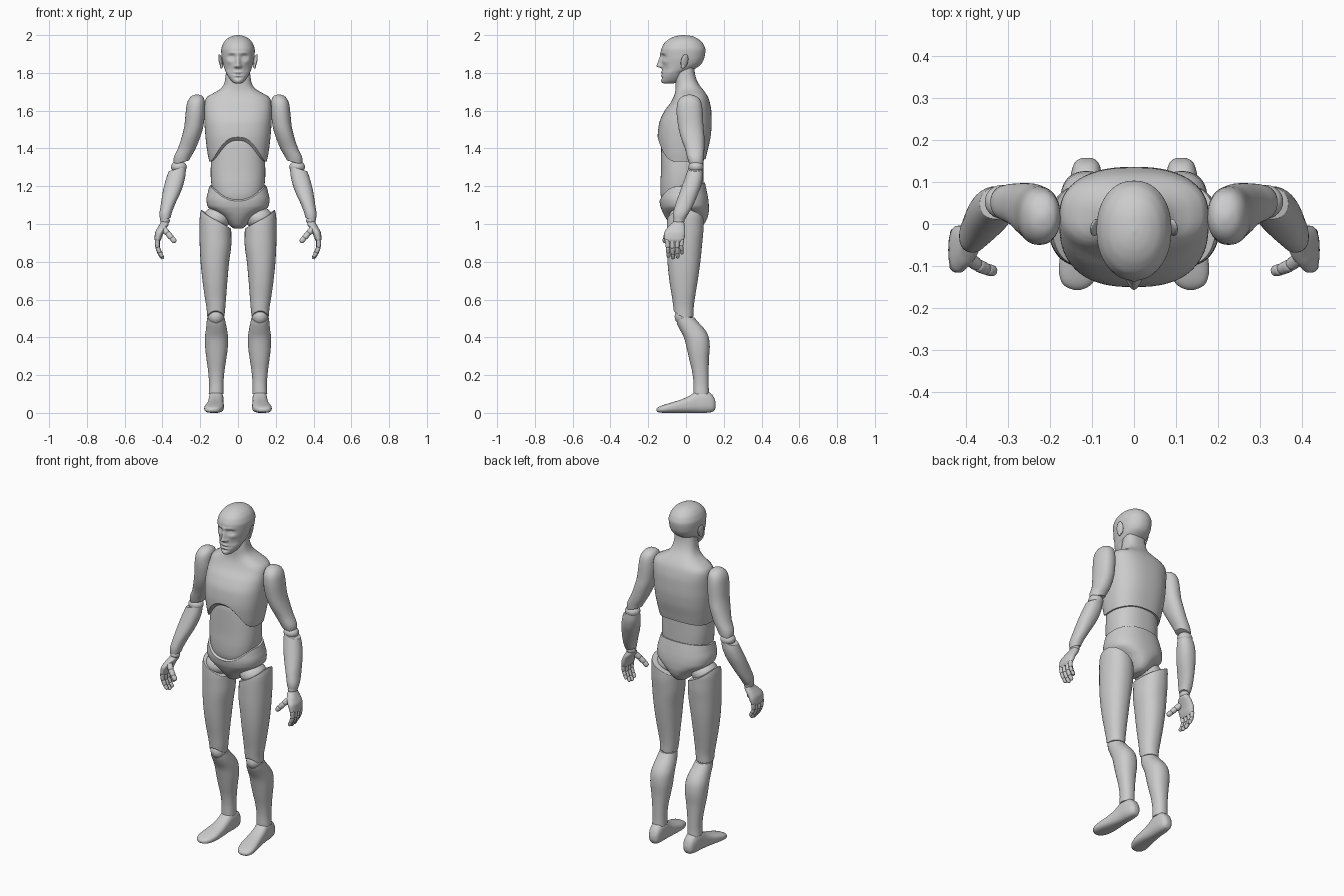
import bpy, bmesh, math
from mathutils import Vector, Matrix


def pchip(S, z):
    # monotone cubic interpolation through rows (z, xmin, xmax, ymin, ymax)
    z = min(max(z, S[0][0]), S[-1][0])
    i = 0
    while i < len(S) - 2 and z > S[i + 1][0]:
        i += 1
    h = S[i + 1][0] - S[i][0]
    t = (z - S[i][0]) / h
    out = []
    for k in range(1, 5):
        def d(j):
            return (S[j + 1][k] - S[j][k]) / (S[j + 1][0] - S[j][0])

        def slope(j):
            if j == 0:
                return d(0)
            if j == len(S) - 1:
                return d(j - 1)
            a, b = d(j - 1), d(j)
            return 0 if a * b <= 0 else 2 * a * b / (a + b)
        out.append((2*t**3 - 3*t*t + 1) * S[i][k] + (t**3 - 2*t*t + t) * h * slope(i)
                   + (3*t*t - 2*t**3) * S[i + 1][k] + (t**3 - t*t) * h * slope(i + 1))
    return out


def finish(name, bm, mirror, bevel=0.005):
    bmesh.ops.recalc_face_normals(bm, faces=bm.faces)
    for f in bm.faces:
        f.smooth = True
    me = bpy.data.meshes.new(name)
    bm.to_mesh(me)
    bm.free()
    ob = bpy.data.objects.new(name, me)
    bpy.context.collection.objects.link(ob)
    if bevel:
        m = ob.modifiers.new("soft_edge", 'BEVEL')
        m.width, m.segments, m.limit_method, m.angle_limit = bevel, 3, 'ANGLE', math.radians(50)
    if mirror:
        ob.modifiers.new("mirror", 'MIRROR').use_mirror_merge = False
    return ob


def add_loft(bm, S, lo=None, hi=None, n=2.2, N=40, rows=26, mat=None, shape=None):
    # superellipse sections; lo/hi(c, s) give the cut height around the girth
    S = sorted(S)
    rings = []
    for r in range(rows + 1):
        u = (1 - math.cos(math.pi * r / rows)) / 2
        ring = []
        for a in range(N):
            c, s = math.cos(2 * math.pi * a / N), math.sin(2 * math.pi * a / N)
            z0 = lo(c, s) if lo else S[0][0]
            z1 = hi(c, s) if hi else S[-1][0]
            z = z0 + (z1 - z0) * u
            xa, xb, ya, yb = pchip(S, z)
            p = Vector(((xa + xb) / 2 + (xb - xa) / 2 * math.copysign(abs(c) ** (2 / n), c),
                        (ya + yb) / 2 + (yb - ya) / 2 * math.copysign(abs(s) ** (2 / n), s), z))
            if shape:
                p = shape(p, s)
            ring.append(bm.verts.new(mat @ p if mat else p))
        rings.append(ring)
    for A, B in zip(rings, rings[1:]):
        for a in range(N):
            bm.faces.new((A[a], A[(a + 1) % N], B[(a + 1) % N], B[a]))
    for ring in (rings[0], rings[-1]):
        m = bm.verts.new(sum((v.co for v in ring), Vector()) / N)
        for a in range(N):
            bm.faces.new((ring[a], ring[(a + 1) % N], m))


def loft(name, S, mirror=False, bevel=0.005, **kw):
    bm = bmesh.new()
    add_loft(bm, S, **kw)
    return finish(name, bm, mirror, bevel)


def ball(name, pos, rad, rot=(0, 0, 0)):
    bm = bmesh.new()
    m = Matrix.Translation(pos)
    for ang, ax in zip(rot, 'XYZ'):
        m = m @ Matrix.Rotation(ang, 4, ax)
    bmesh.ops.create_uvsphere(bm, u_segments=32, v_segments=20, radius=1,
                              matrix=m @ Matrix.Diagonal((*rad, 1)))
    return finish(name, bm, True, 0)


def sym(rows):
    return [(z, -x, x, a, b) for z, x, a, b in rows]


def front(s):
    return max(0, -s)


# Head with sculpted face
def face(p, s):
    if s < 0:
        def g(x, z, sx, sz):
            return math.exp(-((abs(p.x) - x) / sx) ** 2 - ((p.z - z) / sz) ** 2)
        nz = min(max((1.888 - p.z) / 0.052, 0), 1)
        fade = 1 if p.z > 1.836 else math.exp(-((p.z - 1.836) / 0.009) ** 2)
        nose = (0.006 + 0.024 * nz) * fade * math.exp(-(p.x / (0.009 + 0.005 * nz)) ** 2) if p.z < 1.9 else 0.006 * g(0, 1.9, .01, .012)
        d = nose + .007 * g(.014, 1.834, .007, .008)
        d += -.015 * g(.034, 1.884, .018, .013) + .007 * g(.034, 1.882, .011, .007)
        d += .004 * g(.03, 1.906, .025, .008) + .004 * g(.05, 1.858, .018, .012)
        d += .006 * g(0, 1.803, .02, .006) + .006 * g(0, 1.785, .018, .006) - .005 * g(0, 1.794, .025, .003)
        d += -.004 * g(0, 1.774, .02, .006) + .004 * g(0, 1.758, .018, .01) - .004 * g(.045, 1.82, .015, .025)
        p.y -= d * min(1, -s * 2)
    return p


loft("head", sym([(1.743, .014, -.115, -.075), (1.75, .028, -.127, -.045), (1.77, .046, -.129, -.02),
                  (1.80, .063, -.127, .0), (1.82, .071, -.127, .045), (1.85, .08, -.128, .083),
                  (1.88, .086, -.131, .097), (1.92, .089, -.131, .103), (1.95, .081, -.12, .093),
                  (1.975, .064, -.095, .071), (1.99, .042, -.067, .045), (1.997, .022, -.042, .02),
                  (2.0, .003, -.02, -.01)]), N=112, rows=90, shape=face, bevel=0, n=2.15)
ball("ear", (.092, -.008, 1.862), (.008, .02, .038), (math.radians(-12), math.radians(10), math.radians(22)))
ball("ear_lobe", (.088, -.016, 1.838), (.008, .011, .016))

# Torso: neck and rib cage, belly, pelvis
loft("chest", sym([(1.32, .15, -.132, .098), (1.38, .162, -.142, .112), (1.46, .172, -.15, .13),
                   (1.53, .177, -.143, .136), (1.60, .178, -.113, .134), (1.64, .176, -.083, .127),
                   (1.67, .168, -.067, .118), (1.69, .135, -.06, .106), (1.71, .1, -.056, .092),
                   (1.73, .08, -.055, .075), (1.76, .069, -.055, .058), (1.80, .064, -.05, .047),
                   (1.86, .06, -.04, .042)]), n=2.5, N=72, rows=50,
     lo=lambda c, s: 1.33 + .13 * front(s) ** 4 + .015 * max(0, s) ** 3)
loft("belly", sym([(1.08, .08, -.11, .07), (1.12, .112, -.126, .08), (1.16, .131, -.135, .088),
                   (1.21, .141, -.136, .092), (1.27, .145, -.133, .093), (1.34, .142, -.132, .094),
                   (1.42, .13, -.131, .095), (1.48, .11, -.12, .09)]), n=2.4, N=56)
loft("pelvis", sym([(.977, .022, -.045, .06), (.985, .036, -.068, .08), (1.01, .06, -.092, .103),
                    (1.04, .09, -.112, .116), (1.07, .135, -.127, .121), (1.095, .162, -.136, .121),
                    (1.13, .167, -.141, .118), (1.17, .159, -.138, .111), (1.22, .146, -.132, .1)]),
     n=2.3, N=64, rows=36, hi=lambda c, s: 1.2 - .078 * front(s) ** 3 + .02 * max(0, s))

# Legs
ball("hip_joint", (.112, -.015, 1.03), (.073, .078, .062))
loft("thigh", [(.49, .075, .163, -.058, .038), (.55, .068, .166, -.066, .04), (.6, .064, .174, -.072, .046),
               (.7, .056, .188, -.088, .062), (.8, .047, .198, -.098, .076), (.9, .035, .203, -.102, .086),
               (.97, .036, .204, -.102, .092), (1.03, .047, .203, -.099, .092), (1.07, .07, .196, -.085, .08),
               (1.09, .1, .18, -.06, .055)],
     mirror=True, bevel=.01, N=48, lo=lambda c, s: .51 + .03 * front(s) ** 2,
     hi=lambda c, s: 1.025 + .05 * c)
ball("knee_joint", (.117, -.013, .51), (.043, .047, .047))
loft("shin", [(.1, .077, .155, .04, .122), (.15, .077, .153, .04, .12), (.21, .073, .157, .034, .12),
              (.28, .063, .166, .018, .121), (.35, .054, .174, .002, .126), (.4, .053, .175, -.011, .121),
              (.44, .058, .17, -.032, .101), (.48, .066, .166, -.05, .065), (.51, .072, .163, -.055, .04)],
     mirror=True, N=48, hi=lambda c, s: .505 - .028 * front(s) ** 2)
swap_yz = Matrix(((1, 0, 0, 0), (0, 0, 1, 0), (0, 1, 0, 0), (0, 0, 0, 1)))
loft("foot", [(.157, .1, .125, .03, .055), (.15, .088, .138, .012, .078), (.135, .08, .146, .004, .1),
              (.1, .076, .153, 0, .118), (.06, .076, .155, 0, .118), (.03, .077, .158, 0, .097),
              (-.02, .075, .165, 0, .073), (-.07, .075, .175, 0, .057), (-.11, .083, .179, 0, .045),
              (-.14, .098, .172, .002, .034), (-.153, .115, .155, .006, .025), (-.157, .128, .142, .012, .019)],
     mirror=True, bevel=0, n=2.6, N=48, mat=swap_yz)

# Arms
loft("upper_arm", [(1.31, .268, .34, .02, .09), (1.34, .257, .342, .01, .093), (1.4, .224, .318, -.006, .097),
                   (1.46, .2, .298, -.028, .097), (1.52, .183, .284, -.042, .092), (1.6, .175, .276, -.05, .088),
                   (1.64, .175, .27, -.046, .082), (1.665, .18, .258, -.032, .07), (1.68, .193, .242, -.01, .045),
                   (1.685, .21, .225, .01, .025)], mirror=True, lo=lambda c, s: 1.325 - .012 * c)
ball("elbow_joint", (.313, .053, 1.302), (.042, .04, .032))
loft("forearm", [(1.02, .36, .412, -.066, -.008), (1.05, .353, .416, -.068, .01), (1.1, .335, .409, -.057, .038),
                 (1.16, .307, .4, -.036, .064), (1.21, .289, .389, -.018, .082), (1.26, .278, .374, .0, .09),
                 (1.31, .275, .355, .018, .088)], mirror=True,
     lo=lambda c, s: 1.025 - .008 * c, hi=lambda c, s: 1.293 - .014 * c)
ball("wrist_joint", (.386, -.038, 1.018), (.025, .03, .022))

# Hands: palm, jointed fingers and thumb
loft("palm", [(.905, .415, .437, -.107, -.018), (.92, .407, .442, -.115, -.01), (.95, .395, .44, -.116, -.004),
              (.98, .378, .426, -.1, -.004), (1.0, .367, .414, -.08, -.008), (1.012, .367, .408, -.066, -.012)],
     mirror=True, n=2.4)


def segments(name, pts, r):
    bm = bmesh.new()
    for a, b in zip(pts, pts[1:]):
        a, b = Vector(a), Vector(b)
        L, e = (b - a).length + r * .7, r * .6
        m = Matrix.Translation(a) @ (b - a).to_track_quat('Z', 'Y').to_matrix().to_4x4()
        S = [(z - r * .35, -w, w, -w, w) for z, w in
             ((0, r * .3), (e * .3, r * .75), (e, r), (L - e, r * .92), (L - e * .3, r * .65), (L, r * .2))]
        add_loft(bm, S, N=16, rows=12, mat=m)
        r *= .92
    return finish(name, bm, True, 0)


for name, y, k in (("index", -.1, .95), ("middle", -.073, 1.05), ("ring", -.046, 1), ("little", -.021, .78)):
    yy = -.06 + (y + .06) * .9
    segments(name + "_finger", [(.427, y, .917), (.43 - .004 * k, yy, .917 - .042 * k),
                                (.43 - .016 * k, yy + .002, .917 - .072 * k),
                                (.43 - .03 * k, yy + .004, .917 - .094 * k)], .0125 if k > .8 else .011)
segments("thumb", [(.398, -.078, .978), (.372, -.098, .95), (.35, -.108, .925), (.334, -.112, .906)], .0165)
